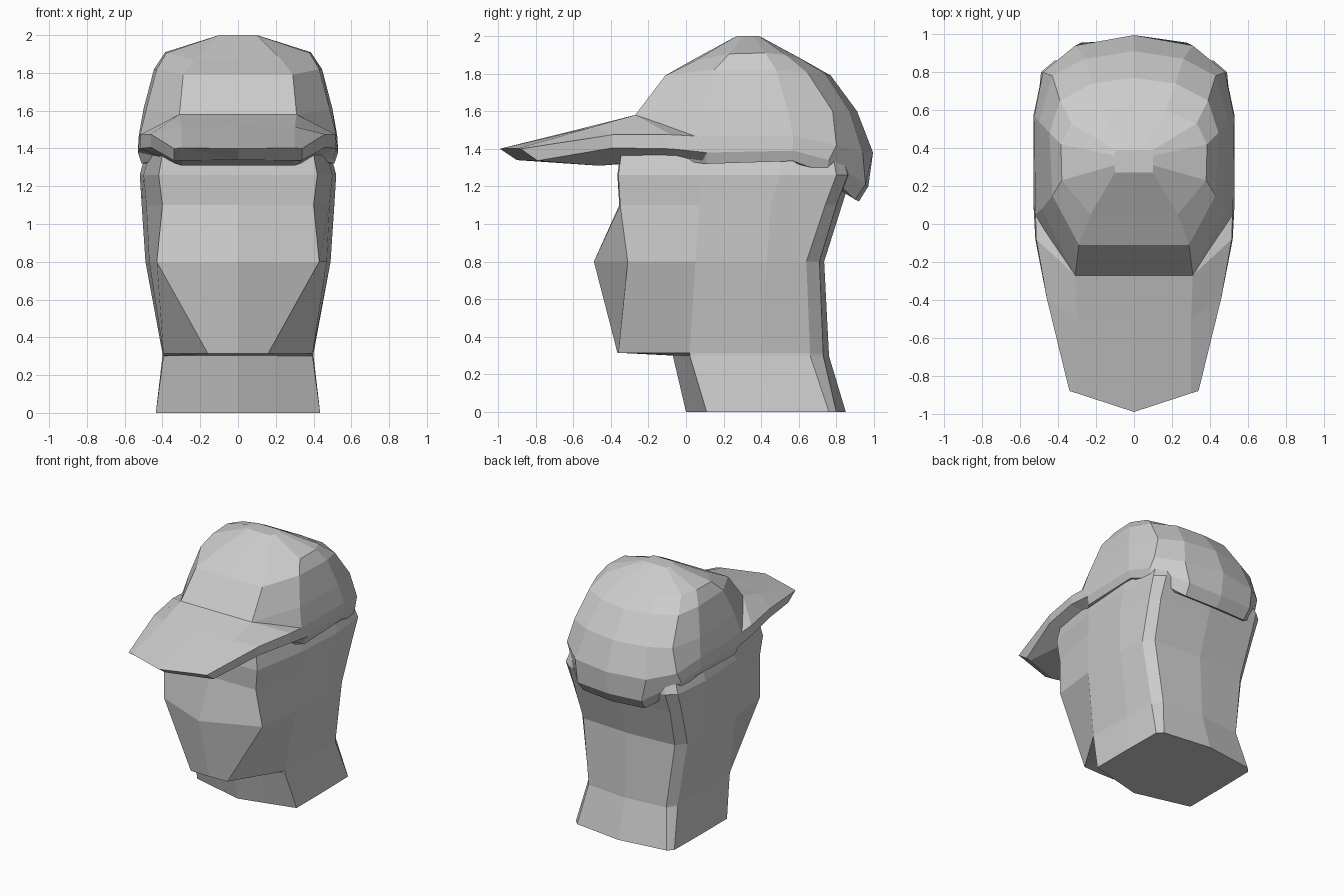
import bpy, bmesh


def loft(name, rings):
    """Skin half-rings (x >= 0, first and last point on x = 0) mirrored into closed loops."""
    bm = bmesh.new()
    loops = []
    for half in rings:
        full = half + [(-x, y, z) for x, y, z in reversed(half[1:-1])]
        loops.append([bm.verts.new(p) for p in full])
    n = len(loops[0])
    for a, b in zip(loops, loops[1:]):
        for i in range(n):
            j = (i + 1) % n
            bm.faces.new((a[i], a[j], b[j], b[i]))
    bm.faces.new(loops[0])
    bm.faces.new(loops[-1])
    bmesh.ops.triangulate(bm, faces=[f for f in bm.faces if len(f.verts) > 4])
    bmesh.ops.recalc_face_normals(bm, faces=bm.faces[:])
    mesh = bpy.data.meshes.new(name)
    bm.to_mesh(mesh)
    bm.free()
    obj = bpy.data.objects.new(name, mesh)
    bpy.context.collection.objects.link(obj)
    return obj


# Head and neck: front centre, face corner, sides, bevelled back corner, back centre
head = [
    (0.00, [(0, 0), (.22, .055), (.435, .11), (.435, .45), (.43, .76), (.39, .80), (0, .85)]),
    (0.30, [(0, -.07), (.2, -.025), (.395, .02), (.40, .40), (.39, .66), (.34, .73), (0, .76)]),
    (0.315, [(0, -.365), (.16, -.36), (.395, .02), (.40, .40), (.39, .66), (.34, .73), (0, .76)]),
    (0.80, [(0, -.49), (.43, -.31), (.47, .05), (.49, .43), (.46, .64), (.40, .71), (0, .735)]),
    (1.10, [(0, -.355), (.40, -.35), (.485, .07), (.51, .45), (.48, .74), (.42, .80), (0, .83)]),
    (1.26, [(0, -.365), (.42, -.36), (.50, .09), (.52, .50), (.49, .80), (.42, .86), (0, .88)]),
    (1.37, [(0, -.35), (.40, -.345), (.47, .09), (.49, .50), (.45, .78), (.38, .83), (0, .87)]),
]
loft("head", [[(x, y, z) for x, y in pts] for z, pts in head])

# Cap crown: front centre, panel corner, side front, side mid, side back, back corner, back centre
loft("cap_crown", [
    [(0, -.25, 1.36), (.33, -.22, 1.36), (.51, .11, 1.32), (.51, .57, 1.335),
     (.47, .75, 1.27), (.27, .90, 1.13), (0, .92, 1.12)],
    [(0, -.27, 1.42), (.36, -.24, 1.42), (.53, .11, 1.38), (.53, .57, 1.39),
     (.49, .76, 1.34), (.28, .955, 1.21), (0, .97, 1.20)],
    [(0, -.27, 1.50), (.34, -.26, 1.50), (.52, .05, 1.47), (.525, .57, 1.47),
     (.48, .80, 1.42), (.31, .94, 1.38), (0, .995, 1.38)],
    [(0, -.27, 1.58), (.31, -.27, 1.58), (.485, .08, 1.61), (.50, .54, 1.61),
     (.43, .78, 1.60), (.26, .87, 1.60), (0, .91, 1.60)],
    [(0, -.11, 1.79), (.29, -.11, 1.79), (.43, .15, 1.82), (.445, .48, 1.82),
     (.39, .65, 1.80), (.22, .74, 1.80), (0, .77, 1.79)],
    [(0, .03, 1.87), (.23, .05, 1.87), (.38, .23, 1.905), (.385, .42, 1.91),
     (.33, .53, 1.90), (.17, .60, 1.885), (0, .62, 1.875)],
    [(0, .27, 2.0), (.10, .27, 2.0), (.10, .31, 2.0), (.10, .36, 2.0),
     (.10, .39, 2.0), (.05, .39, 2.0), (0, .39, 2.0)],
])

# Brim: sections from tip to temple, going over the top, down the edge and back underneath
loft("cap_brim", [
    [(0, -.99, 1.40), (.30, -.892, 1.402), (.34, -.88, 1.40),
     (.34, -.79, 1.337), (.30, -.80, 1.336), (0, -.90, 1.34)],
    [(0, -.50, 1.522), (.30, -.50, 1.515), (.46, -.39, 1.475),
     (.46, -.39, 1.405), (.30, -.46, 1.31), (0, -.46, 1.31)],
    [(0, -.27, 1.58), (.31, -.27, 1.58), (.515, -.08, 1.475),
     (.52, -.08, 1.40), (.42, -.04, 1.35), (0, -.20, 1.33)],
    [(0, .10, 1.50), (.33, .11, 1.50), (.52, .11, 1.465),
     (.53, .11, 1.38), (.50, .12, 1.325), (0, .11, 1.35)],
])
